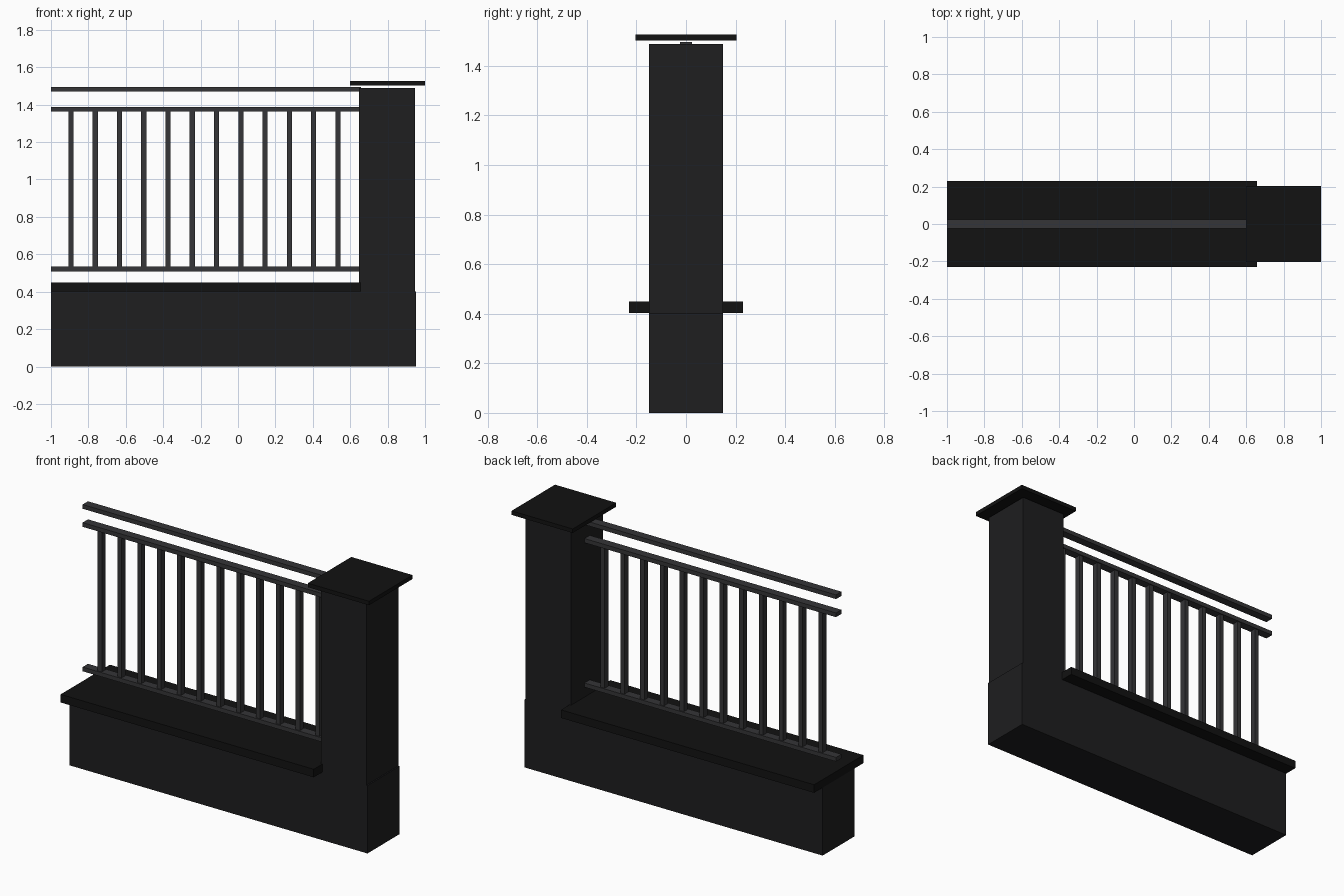
import bpy

if "Cube" in bpy.data.objects:
    bpy.data.objects.remove(bpy.data.objects["Cube"])


def material(name, v, b):
    m = bpy.data.materials.new(name)
    m.diffuse_color = (v, v, b, 1)
    m.use_nodes = True
    m.node_tree.nodes["Principled BSDF"].inputs["Base Color"].default_value = m.diffuse_color
    return m


stone = material("dark_stone", 0.013, 0.014)
trim = material("black_trim", 0.006, 0.006)
metal = material("dark_metal", 0.035, 0.038)


def box(name, x, y, z, mat):
    """Box from (min, max) ranges on each axis."""
    bpy.ops.mesh.primitive_cube_add(size=1)
    o = bpy.context.object
    o.name = name
    o.location = [(r[0] + r[1]) / 2 for r in (x, y, z)]
    o.scale = [r[1] - r[0] for r in (x, y, z)]
    bpy.ops.object.transform_apply(location=False, rotation=False, scale=True)
    o.data.materials.append(mat)
    return o


# Low wall with its overhanging ledge
box("wall_base", (-1, 0.953), (-0.15, 0.15), (0, 0.402), stone)
box("wall_ledge", (-1, 0.657), (-0.23, 0.23), (0.402, 0.45), trim)

# End pillar and floating cap slab
box("pillar", (0.647, 0.945), (-0.15, 0.15), (0.402, 1.488), stone)
box("pillar_cap", (0.6, 1), (-0.203, 0.203), (1.502, 1.526), trim)

# Horizontal rails
for name, z in (("lower_rail", 0.521), ("upper_rail", 1.376), ("hand_rail", 1.483)):
    box(name, (-1, 0.657), (-0.025, 0.025), (z - 0.0125, z + 0.0125), metal)

# Balusters
for i in range(12):
    x = -0.893 + i * 0.1297
    box(f"baluster_{i + 1}", (x - 0.0135, x + 0.0135), (-0.018, 0.018), (0.521, 1.376), metal)
